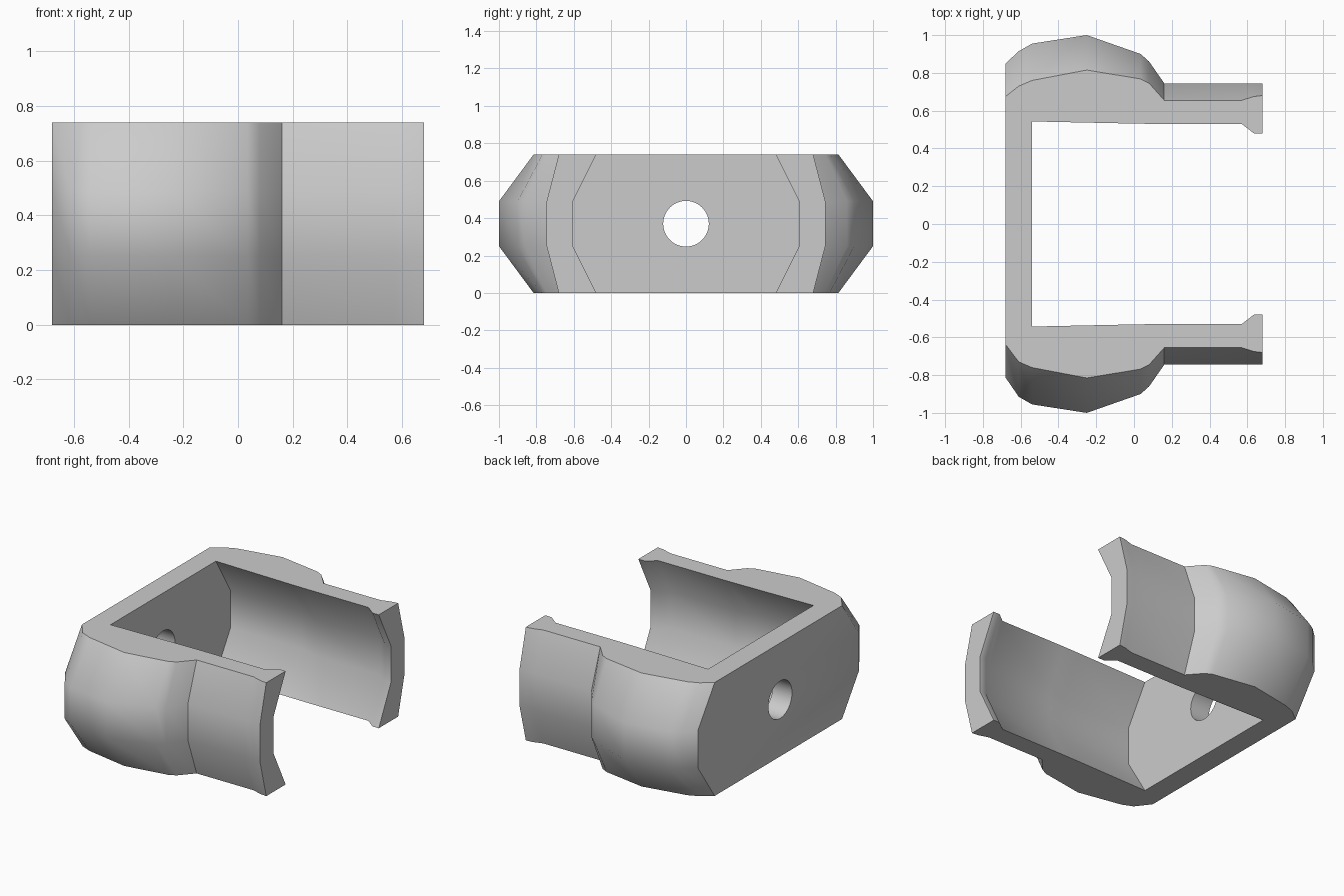
import bpy, bmesh, math

cube = bpy.data.objects.get("Cube")
if cube:
    bpy.data.objects.remove(cube, do_unlink=True)

grey = bpy.data.materials.new("plain_grey")
grey.use_nodes = True
GREY = (0.6, 0.6, 0.6, 1)
grey.diffuse_color = GREY
grey.node_tree.nodes["Principled BSDF"].inputs["Base Color"].default_value = GREY

HEIGHT = 0.74
LEVELS = (0, 0.25, 0.49, HEIGHT)

# Half outline from back corner to tip and back inside: x, y at rim, y at waist
OUTER = [(-0.68, 0.675, 0.85), (-0.61, 0.73, 0.915), (-0.54, 0.76, 0.955),
         (-0.25, 0.815, 1.0), (0.035, 0.768, 0.90), (0.08, 0.745, 0.86),
         (0.16, 0.655, 0.745), (0.57, 0.655, 0.745), (0.635, 0.675, 0.745),
         (0.68, 0.68, 0.745)]
INNER = [(0.68, 0.48, 0.605), (0.635, 0.48, 0.605), (0.57, 0.53, 0.655),
         (0.10, 0.53, 0.66), (-0.02, 0.532, 0.69), (-0.54, 0.543, 0.695)]


def outline(waist):
    """Closed C-shaped loop for one height."""
    half = [(p[0], p[2] if waist else p[1]) for p in OUTER + INNER]
    other = [(x, -y) for x, y in half]
    other[0] = (other[0][0], other[0][1] + 0.037)
    return half + other[::-1]


# Clamp body: stacked outlines joined by faces
bm = bmesh.new()
rings = []
for i, z in enumerate(LEVELS):
    rings.append([bm.verts.new((x, y, z)) for x, y in outline(i in (1, 2))])
for low, high in zip(rings, rings[1:]):
    n = len(low)
    for i in range(n):
        j = (i + 1) % n
        bm.faces.new((low[i], low[j], high[j], high[i]))
caps = [bm.faces.new(rings[0]), bm.faces.new(rings[-1])]
bmesh.ops.recalc_face_normals(bm, faces=bm.faces[:])
bmesh.ops.triangulate(bm, faces=caps)
mesh = bpy.data.meshes.new("clamp_body")
bm.to_mesh(mesh)
bm.free()
mesh.materials.append(grey)
body = bpy.data.objects.new("clamp_body", mesh)
bpy.context.collection.objects.link(body)

# Round hole through the back wall
bpy.ops.mesh.primitive_cylinder_add(vertices=48, radius=0.122, depth=0.5,
                                    location=(-0.61, 0, HEIGHT / 2),
                                    rotation=(0, math.pi / 2, 0))
cutter = bpy.context.object
cutter.name = "hole_cutter"
cutter.hide_render = True
cutter.data.materials.append(grey)
cut = body.modifiers.new("hole", 'BOOLEAN')
cut.operation = 'DIFFERENCE'
cut.solver = 'EXACT'
cut.object = cutter

bpy.ops.object.select_all(action='DESELECT')
body.select_set(True)
bpy.context.view_layer.objects.active = body
bpy.ops.object.modifier_apply(modifier=cut.name)
bpy.data.objects.remove(cutter, do_unlink=True)

# Soft bulges and arms, crisp rims
bpy.ops.object.shade_smooth_by_angle(angle=math.radians(40))
